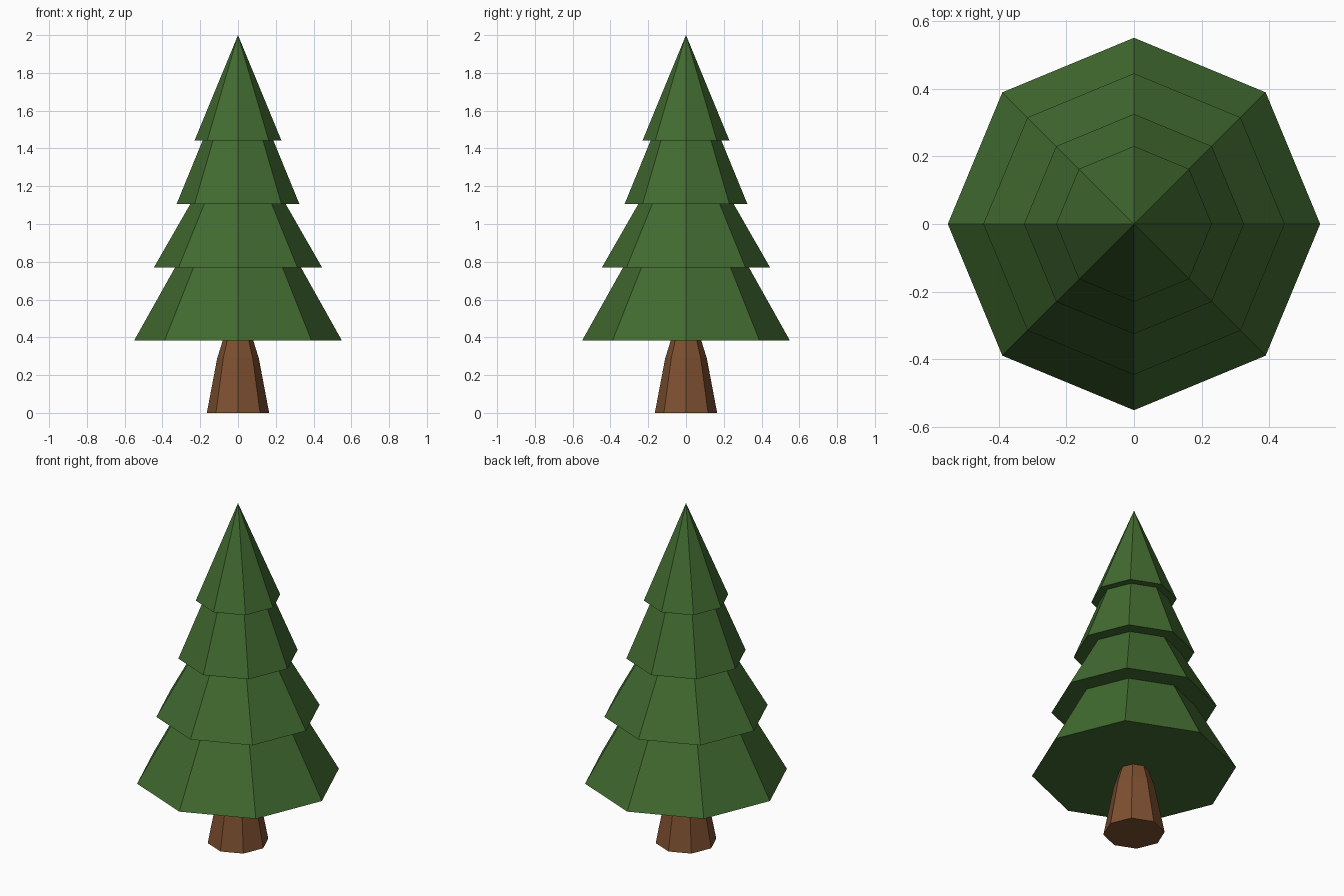
import bpy, bmesh, math

if "Cube" in bpy.data.objects:
    bpy.data.objects.remove(bpy.data.objects["Cube"])

SIDES = 8


def material(name, rgb):
    m = bpy.data.materials.new(name)
    m.diffuse_color = (*rgb, 1)
    m.use_nodes = True
    m.node_tree.nodes["Principled BSDF"].inputs["Base Color"].default_value = m.diffuse_color
    return m


def lathe(name, profile, mat):
    """Flat-faced octagonal solid from (radius, z) rings; radius 0 makes a tip."""
    bm = bmesh.new()
    rings = []
    for r, z in profile:
        n = SIDES if r > 0 else 1
        rings.append([bm.verts.new((r * math.cos(math.tau * i / SIDES),
                                    r * math.sin(math.tau * i / SIDES), z)) for i in range(n)])
    for a, b in zip(rings, rings[1:]):
        for i in range(SIDES):
            j = (i + 1) % SIDES
            bm.faces.new((a[i], a[j], b[0]) if len(b) == 1 else (a[i], a[j], b[j], b[i]))
    bm.faces.new(rings[0][::-1])
    if len(rings[-1]) > 1:
        bm.faces.new(rings[-1])
    mesh = bpy.data.meshes.new(name)
    bm.to_mesh(mesh)
    bm.free()
    mesh.materials.append(mat)
    obj = bpy.data.objects.new(name, mesh)
    bpy.context.collection.objects.link(obj)


green = material("needle green", (0.054, 0.147, 0.030))
brown = material("bark brown", (0.205, 0.080, 0.030))

# Tapered trunk
lathe("trunk", [(0.165, 0), (0.11, 0.29), (0.077, 0.395)], brown)

# Stacked foliage tiers, each tucked just under the next
tiers = [((0.55, 0.383), (0.335, 0.765)),
         ((0.445, 0.77), (0.25, 1.11)),
         ((0.325, 1.106), (0.184, 1.45)),
         ((0.23, 1.442), (0, 2.0))]
tiers[0] = (tiers[0][0], (0.332, 0.772))
for i, profile in enumerate(tiers):
    lathe(f"foliage_tier_{i + 1}", profile, green)
